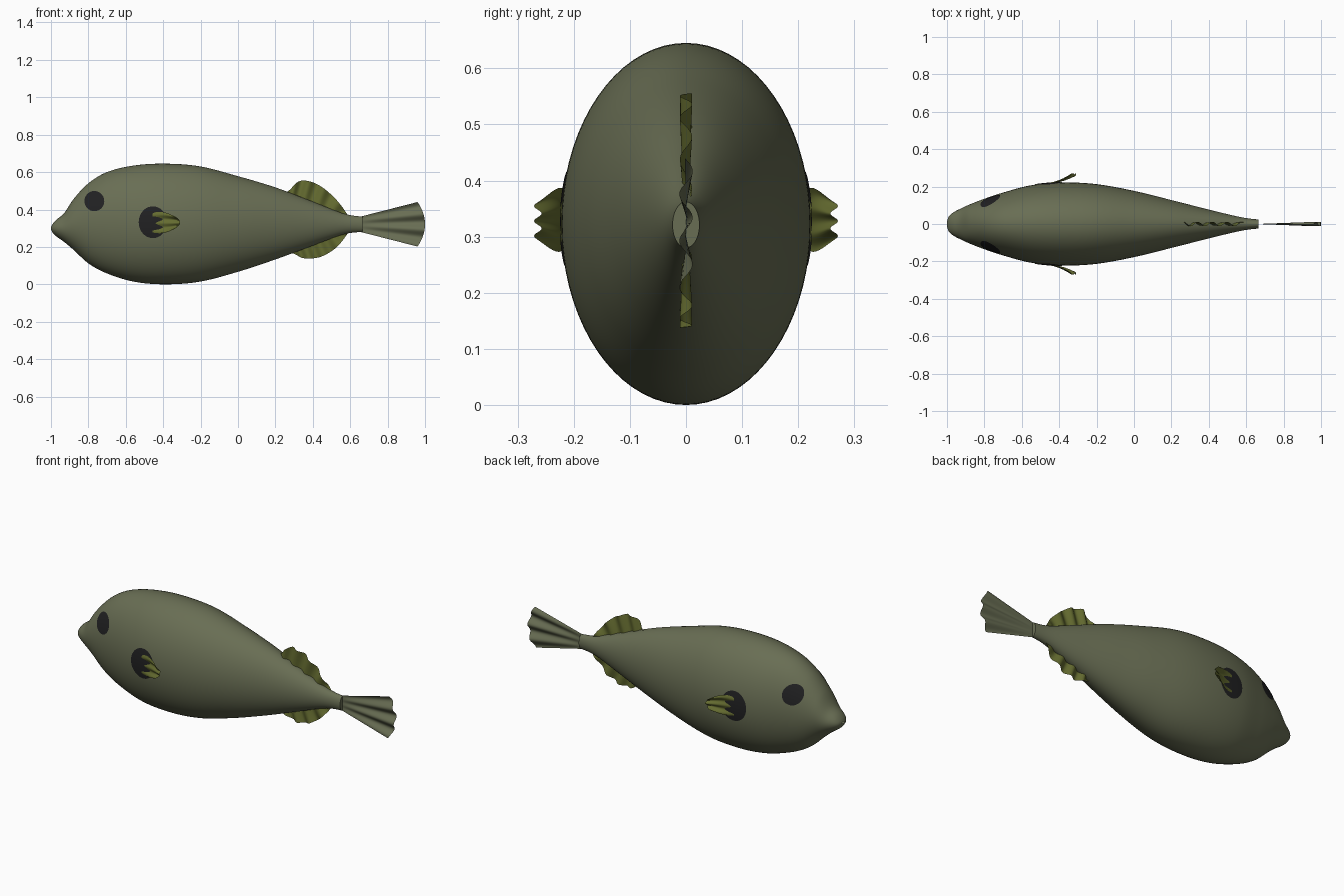
import bpy
from math import sin, cos, pi, sqrt

default_cube = bpy.data.objects.get("Cube")
if default_cube:
    bpy.data.objects.remove(default_cube, do_unlink=True)


def material(name, red, green, blue):
    mat = bpy.data.materials.new(name)
    mat.use_nodes = True
    colour = (red, green, blue, 1)
    mat.diffuse_color = colour
    shader = mat.node_tree.nodes["Principled BSDF"]
    shader.inputs["Base Color"].default_value = colour
    shader.inputs["Roughness"].default_value = 0.8
    return mat


skin = material("olive grey skin", 0.14, 0.155, 0.088)
fin_green = material("moss green fin", 0.13, 0.15, 0.03)
spot_black = material("charcoal spot", 0.015, 0.015, 0.016)


def spline(points, x):
    """Smooth curve through rows of (x, value, value, ...)."""
    last = len(points) - 1
    i = 0
    while i < last - 1 and x > points[i + 1][0]:
        i += 1
    a, b = points[i], points[i + 1]
    before, after = points[max(i - 1, 0)], points[min(i + 2, last)]
    step = b[0] - a[0]
    t = (x - a[0]) / step
    result = []
    for k in range(1, len(a)):
        slope_a = (b[k] - before[k]) / (b[0] - before[0]) * step
        slope_b = (after[k] - a[k]) / (after[0] - a[0]) * step
        result.append((2 * t**3 - 3 * t**2 + 1) * a[k] + (t**3 - 2 * t**2 + t) * slope_a
                      + (3 * t**2 - 2 * t**3) * b[k] + (t**3 - t**2) * slope_b)
    return result


def sheet(name, mat, columns, rows, place, caps=False):
    """Smooth surface from a function of u and v, both running 0 to 1."""
    verts = [place(i / columns, j / rows) for i in range(columns + 1) for j in range(rows + 1)]
    width = rows + 1
    faces = [(i * width + j, i * width + j + 1, (i + 1) * width + j + 1, (i + 1) * width + j)
             for i in range(columns) for j in range(rows)]
    if caps:
        faces.append([columns * width + j for j in range(rows)])
    mesh = bpy.data.meshes.new(name)
    mesh.from_pydata(verts, [], faces)
    mesh.materials.append(mat)
    obj = bpy.data.objects.new(name, mesh)
    bpy.context.collection.objects.link(obj)
    bpy.ops.object.select_all(action="DESELECT")
    obj.select_set(True)
    bpy.context.view_layer.objects.active = obj
    # weld seams and face outwards
    bpy.ops.object.mode_set(mode="EDIT")
    bpy.ops.mesh.select_all(action="SELECT")
    bpy.ops.mesh.remove_doubles(threshold=0.00005)
    bpy.ops.mesh.normals_make_consistent(inside=False)
    bpy.ops.object.mode_set(mode="OBJECT")
    bpy.ops.object.shade_smooth_by_angle(angle=pi / 3)
    return obj


# Body: x, top, bottom, half width
PROFILE = [
    (-1, .305, .295, .012), (-.993, .32, .278, .035), (-.975, .342, .259, .056),
    (-.93, .38, .227, .081), (-.88, .455, .185, .104), (-.8, .54, .112, .135),
    (-.7, .6, .058, .168), (-.55, .636, .013, .207), (-.38, .645, 0, .222),
    (-.2, .63, .015, .213), (0, .578, .067, .177), (.2, .518, .133, .128),
    (.4, .442, .207, .077), (.55, .383, .263, .041), (.61, .368, .276, .03),
    (.665, .362, .28, .024)]


def body_point(u, v):
    x = -1 + 1.665 * u**1.6
    top, bottom, half = spline(PROFILE, x)
    angle = 2 * pi * v
    return (x, half * sin(angle), (top + bottom) / 2 + (top - bottom) / 2 * cos(angle))


def skin_depth(x, z):
    top, bottom, half = spline(PROFILE, x)
    offset = (z - (top + bottom) / 2) / ((top - bottom) / 2)
    return half * sqrt(max(0, 1 - offset * offset))


sheet("body", skin, 110, 72, body_point, caps=True)


# Tail fan with rays that ripple more towards the rear
def tail_point(u, v):
    s = 2 * v - 1
    x = .655 + u * (.345 - .04 * s * s)
    return (x, .012 * u * sin(9 * s + .6), .321 + s * (.041 + .078 * u))


sheet("tail_fin", skin, 16, 36, tail_point)

# Upper and lower fins: x, outer edge height
UPPER = [(.255, .49), (.28, .508), (.31, .541), (.345, .555), (.4, .545),
         (.46, .512), (.52, .458), (.56, .41), (.585, .372)]
LOWER = [(.255, .155), (.28, .168), (.31, .158), (.34, .142), (.39, .138),
         (.45, .15), (.52, .192), (.56, .235), (.585, .27)]


def median_fin(name, edge):
    def place(u, v):
        x = .26 + .325 * u
        outer = spline(edge, x)[0]
        ripple = .011 * sin(26 * u - 5 * v) * (.3 + .7 * v)
        return (x, ripple, .322 + (outer - .322) * v)
    sheet(name, fin_green, 56, 14, place)


median_fin("dorsal_fin", UPPER)
median_fin("anal_fin", LOWER)


# Side parts: eyes, dark patches and pectoral fins
def spot(name, side, x, z, rx, rz):
    def place(u, v):
        px = x + rx * u * cos(2 * pi * v)
        pz = z + rz * u * sin(2 * pi * v)
        return (px, side * (skin_depth(px, pz) + .003), pz)
    sheet(name, spot_black, 10, 40, place)


def pectoral_fin(name, side):
    def place(u, v):
        s = 2 * v - 1
        x = -.458 + u * (.148 - .03 * s * s)
        ripple = .007 * (.3 + .7 * u) * cos(8 * s + .5)
        y = .218 + .012 * u + .034 * u * u + ripple
        return (x, side * y, .33 + s * (.053 + .012 * sin(pi * u) - .019 * u))
    sheet(name, fin_green, 14, 28, place)


for label, side in (("left", 1), ("right", -1)):
    # sides are named as seen facing the snout
    spot(label + "_eye", side, -.768, .445, .053, .054)
    spot(label + "_patch", side, -.455, .332, .076, .085)
    pectoral_fin(label + "_pectoral_fin", side)
